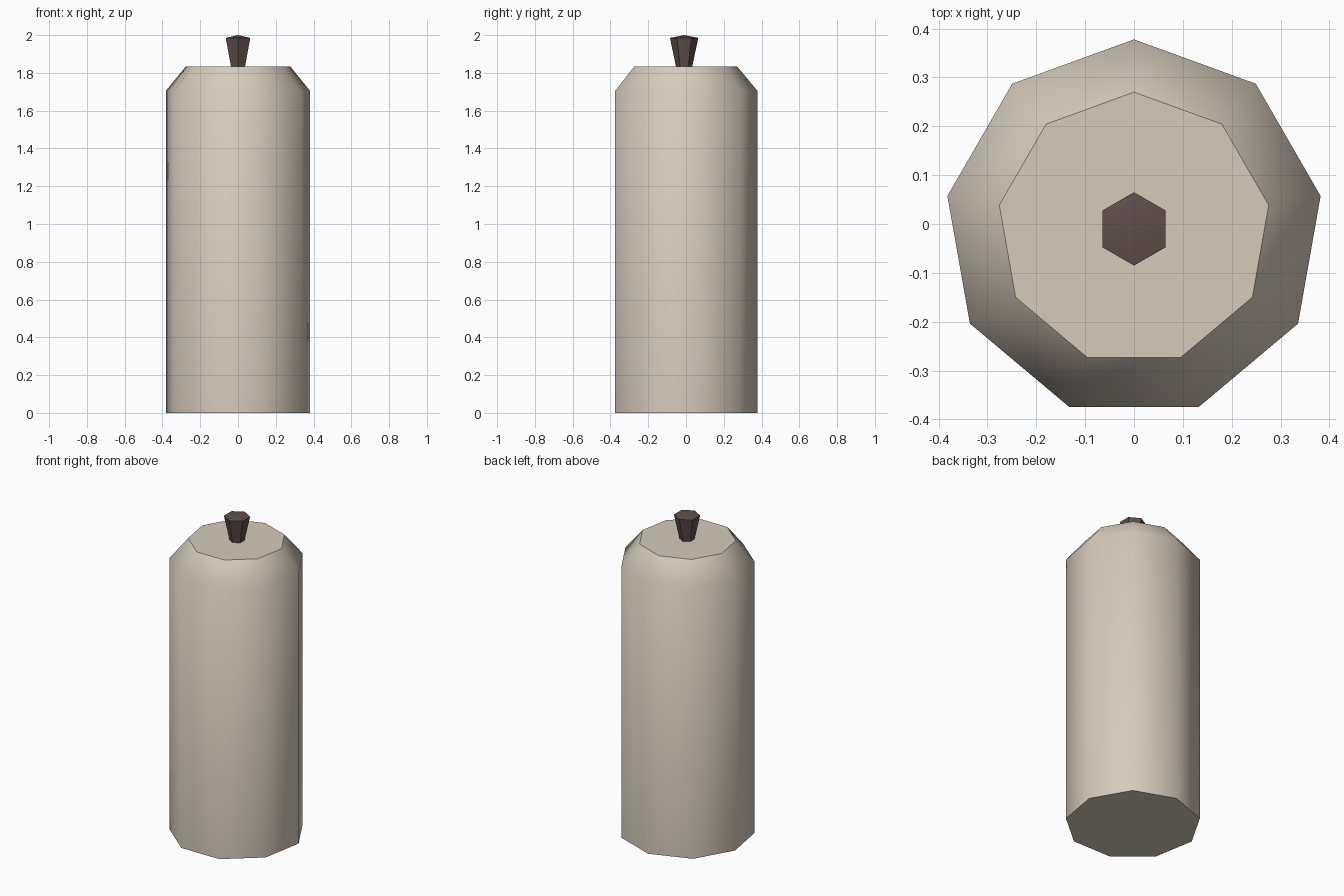
import bpy
import bmesh
from math import sin, cos, tau, radians

cube = bpy.data.objects.get("Cube")
if cube:
    bpy.data.objects.remove(cube, do_unlink=True)

CENTRE_Y = -0.01


def make_material(name, colour):
    mat = bpy.data.materials.new(name)
    mat.use_nodes = True
    mat.diffuse_color = (*colour, 1)
    mat.node_tree.nodes["Principled BSDF"].inputs["Base Color"].default_value = (*colour, 1)
    return mat


def lathe(name, sides, profile, mat):
    """Stack rings of (radius, height), with one corner towards the back."""
    bm = bmesh.new()
    rings = []
    for radius, z in profile:
        if radius == 0:
            rings.append([bm.verts.new((0, CENTRE_Y, z))] * sides)
        else:
            rings.append([bm.verts.new((radius * sin(tau * i / sides),
                                        CENTRE_Y + radius * cos(tau * i / sides), z))
                          for i in range(sides)])
    for low, high in zip(rings, rings[1:]):
        for i in range(sides):
            j = (i + 1) % sides
            corners = dict.fromkeys((low[i], low[j], high[j], high[i]))
            bm.faces.new(list(corners))
    # Close the open ends
    for ring in (rings[0], rings[-1]):
        if len(set(ring)) > 1:
            bm.faces.new(ring)
    bmesh.ops.recalc_face_normals(bm, faces=bm.faces)
    mesh = bpy.data.meshes.new(name)
    bm.to_mesh(mesh)
    bm.free()
    mesh.materials.append(mat)
    obj = bpy.data.objects.new(name, mesh)
    bpy.context.collection.objects.link(obj)
    bpy.ops.object.select_all(action="DESELECT")
    obj.select_set(True)
    bpy.context.view_layer.objects.active = obj
    bpy.ops.object.shade_smooth_by_angle(angle=radians(45))
    return obj


wax = make_material("cream wax", (0.67, 0.59, 0.50))
char = make_material("charred brown", (0.115, 0.077, 0.069))

# Nine-sided candle with a sloped shoulder
lathe("candle_body", 9, [(0.388, 0), (0.388, 1.705), (0.28, 1.835)], wax)

# Six-sided wick, flaring up to a shallow point
lathe("wick", 6, [(0.04, 1.82), (0.075, 1.985), (0, 2.0)], char)
